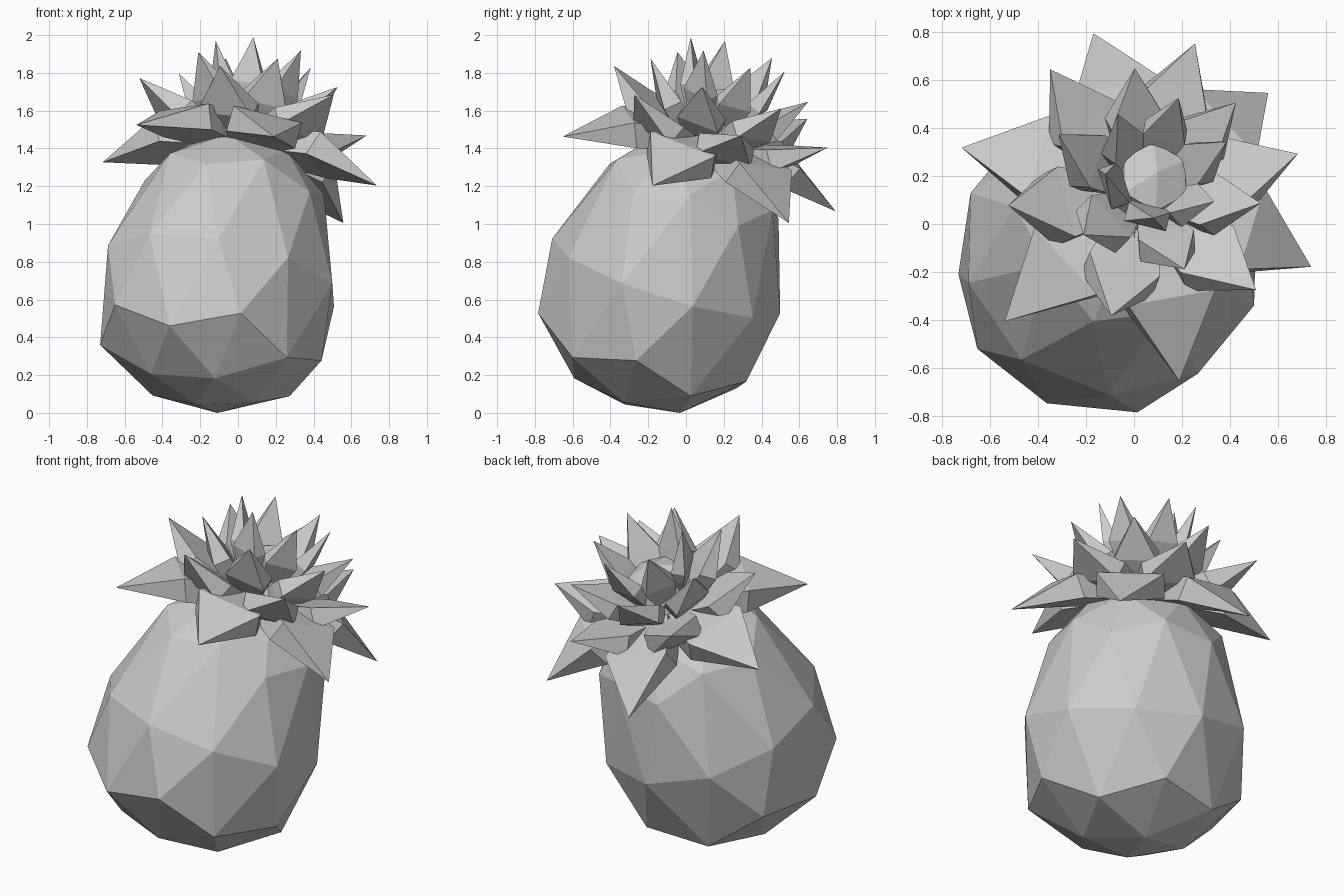
import bpy, bmesh, math
from mathutils import Vector, Matrix

old = bpy.data.objects.get("Cube")
if old:
    bpy.data.objects.remove(old, do_unlink=True)

# Single plain grey
grey = bpy.data.materials.new("plain_grey")
grey.use_nodes = True
grey.diffuse_color = (0.6, 0.6, 0.6, 1)
grey.node_tree.nodes["Principled BSDF"].inputs["Base Color"].default_value = (0.6, 0.6, 0.6, 1)

# The whole fruit leans along this axis
TILT = Vector((0, 0, 1)).rotation_difference(Vector((0.195, 0.322, 1))).to_matrix().to_4x4()
BODY = Matrix.Translation((-0.09, -0.105, 0.725)) @ TILT
CROWN = Matrix.Translation((0.01, 0.07, 1.265)) @ TILT


def finish(bm, name, matrix):
    bmesh.ops.recalc_face_normals(bm, faces=bm.faces)
    bm.transform(matrix)
    mesh = bpy.data.meshes.new(name)
    bm.to_mesh(mesh)
    bm.free()
    mesh.materials.append(grey)
    obj = bpy.data.objects.new(name, mesh)
    bpy.context.collection.objects.link(obj)
    return obj


# Fruit body: faceted ball whose rings follow a profile (ball height: height, radius)
PROFILE = {
    -1: (-0.727, 0), -0.85: (-0.66, 0.31), -0.526: (-0.49, 0.56), -0.447: (-0.37, 0.61),
    0: (0, 0.635),
    0.447: (0.45, 0.495), 0.526: (0.54, 0.455), 0.85: (0.70, 0.28), 1: (0.78, 0),
}
bm = bmesh.new()
bmesh.ops.create_icosphere(bm, subdivisions=2, radius=1)
bm.transform(Matrix.Rotation(math.radians(33), 4, "Z"))
for v in bm.verts:
    ring = min(PROFILE, key=lambda z: abs(z - v.co.z))
    height, radius = PROFILE[ring]
    flat = Vector((v.co.x, v.co.y, 0)).normalized() * radius
    v.co = flat + Vector((0, 0, height))
finish(bm, "fruit_body", BODY)

# Crown core that holds the leaves, with a domed top
bm = bmesh.new()
bmesh.ops.create_cone(bm, cap_ends=True, segments=6, radius1=0.26, radius2=0.15, depth=0.36)
top = max(bm.faces, key=lambda f: f.calc_center_median().z)
bmesh.ops.poke(bm, faces=[top], offset=0.06)
finish(bm, "crown_core", CROWN @ Matrix.Translation((0, 0, 0.24)))


def add_leaf(bm, angle, root, shoulder, tip, width, thick):
    """Box that widens from the root to the shoulder, then a pyramid to the tip."""
    spin = Matrix.Rotation(math.radians(angle), 4, "Z")
    root, shoulder, tip = (Vector((r, 0, h)) for r, h in (root, shoulder, tip))
    along = (tip - shoulder).normalized()
    up = Vector((-along.z, 0, along.x))
    neck = root.lerp(shoulder, 0.65)
    rings = []
    for centre, scale in ((root, 0.45), (neck, 0.85), (shoulder, 1)):
        ring = []
        for sy, sz in ((-1, -1), (1, -1), (1, 1), (-1, 1)):
            side = Vector((0, sy * width * scale / 2, 0))
            ring.append(bm.verts.new(spin @ (centre + side + up * sz * thick / 2)))
        rings.append(ring)
    point = bm.verts.new(spin @ tip)
    bm.faces.new(rings[0])
    for i in range(4):
        j = (i + 1) % 4
        for a, b in zip(rings, rings[1:]):
            bm.faces.new((a[i], a[j], b[j], b[i]))
        bm.faces.new((rings[2][i], rings[2][j], point))


# Leaf tiers: start angle, root, shoulder and tip as (radius, height), width, thickness
TIERS = {
    "lower_leaves": (-18, (0.12, 0.18), (0.44, 0.145), (0.77, 0.0), 0.38, 0.14),
    "middle_leaves": (12, (0.12, 0.14), (0.39, 0.23), (0.63, 0.38), 0.31, 0.12),
    "upper_leaves": (-18, (0.12, 0.20), (0.28, 0.34), (0.445, 0.53), 0.24, 0.10),
    "inner_leaves": (17, (0.10, 0.28), (0.19, 0.45), (0.27, 0.677), 0.18, 0.08),
}
for name, (start, *shape) in TIERS.items():
    bm = bmesh.new()
    for k in range(6):
        add_leaf(bm, start + 60 * k, *shape)
    finish(bm, name, CROWN)
